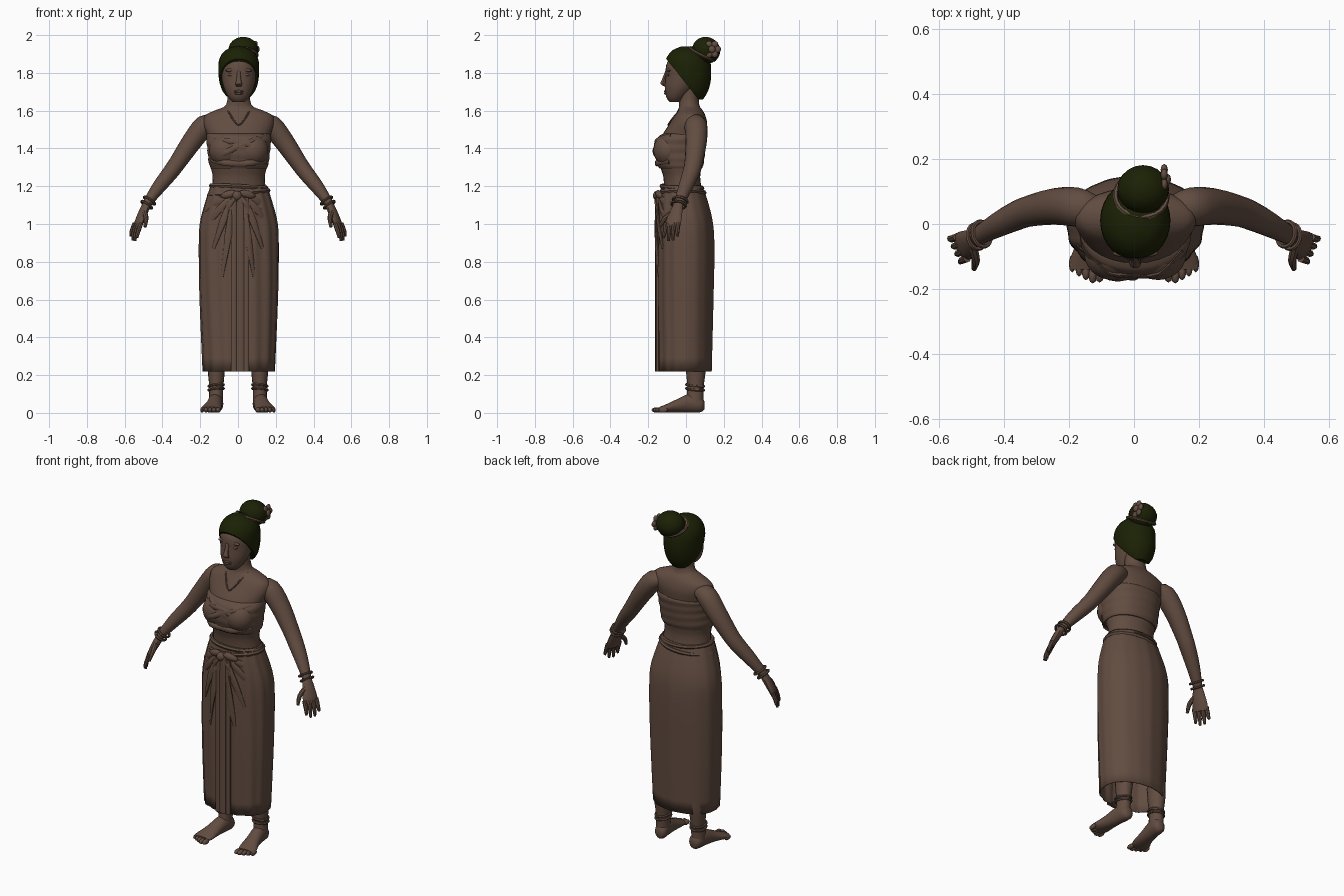
import bpy, bmesh, math
from mathutils import Vector

old = bpy.data.objects.get("Cube")
if old:
    bpy.data.objects.remove(old)


def material(name, rgb):
    m = bpy.data.materials.new(name)
    m.use_nodes = True
    m.diffuse_color = (*rgb, 1)
    m.node_tree.nodes["Principled BSDF"].inputs["Base Color"].default_value = (*rgb, 1)
    return m


brown = material("warm_brown", (0.122, 0.073, 0.052))
olive = material("dark_olive", (0.011, 0.015, 0.0015))
parts = []


def finish(name, bm, mat):
    bmesh.ops.recalc_face_normals(bm, faces=bm.faces)
    me = bpy.data.meshes.new(name)
    bm.to_mesh(me)
    bm.free()
    me.materials.append(mat)
    ob = bpy.data.objects.new(name, me)
    bpy.context.collection.objects.link(ob)
    parts.append(ob)
    return ob


def spline(rows, sub):
    """Catmull-Rom interpolation of ring rows."""
    rows = [Vector(r) for r in rows]
    out = []
    for i in range(len(rows) - 1):
        a, b, c, d = rows[max(i - 1, 0)], rows[i], rows[i + 1], rows[min(i + 2, len(rows) - 1)]
        for k in range(sub):
            t = k / sub
            out.append(0.5 * (2 * b + (c - a) * t + (2 * a - 5 * b + 4 * c - d) * t * t
                              + (3 * b - a - 3 * c + d) * t ** 3))
    return out + [rows[-1]]


def tube(name, rows, mat=brown, seg=16, sub=3, hint=(0, 1, 0), axis=None, caps=True, power=2, ripple=None):
    """Loft of elliptical rings; each row is x, y, z, half width, half depth."""
    rows = spline(rows, sub)
    bm = bmesh.new()
    rings = []
    for i, r in enumerate(rows):
        p = Vector(r[:3])
        t = Vector(axis) if axis else Vector(rows[min(i + 1, len(rows) - 1)][:3]) - Vector(rows[max(i - 1, 0)][:3])
        t.normalize()
        u = Vector(hint).cross(t).normalized()
        v = t.cross(u)
        loop = []
        for k in range(seg):
            ang = 2 * math.pi * k / seg
            c, s = math.cos(ang), math.sin(ang)
            f = (abs(c) ** power + abs(s) ** power) ** (-1 / power)
            f *= ripple(ang, p.z) if ripple else 1
            loop.append(bm.verts.new(p + u * c * f * r[3] + v * s * f * r[4]))
        rings.append(loop)
    for a, b in zip(rings, rings[1:]):
        for k in range(seg):
            bm.faces.new((a[k], a[k - 1], b[k - 1], b[k]))
    if caps:
        bm.faces.new(rings[0])
        bm.faces.new(rings[-1])
    return finish(name, bm, mat)


def stack(name, levels, **kw):
    """Horizontal loft; each level is z, half width, front y, back y."""
    rows = [(0.004, (f + b) / 2, z, w, (b - f) / 2) for z, w, f, b in levels]
    return tube(name, rows, axis=(0, 0, 1), **kw)


def ball(name, loc, size, mat=brown, rot=(0, 0, 0), seg=16):
    bm = bmesh.new()
    bmesh.ops.create_uvsphere(bm, u_segments=seg, v_segments=seg // 2 + 1, radius=1)
    ob = finish(name, bm, mat)
    ob.location, ob.scale, ob.rotation_euler = loc, size, rot
    return ob


def ring(name, loc, a, b, thick, normal=(0, 0, 1), seg=24):
    """Closed ring around a normal direction."""
    n = Vector(normal).normalized()
    u = Vector((0, 1, 0)).cross(n).normalized()
    v = n.cross(u)
    bm = bmesh.new()
    loops = []
    for i in range(seg):
        w = 2 * math.pi * i / seg
        d = u * math.cos(w) * a + v * math.sin(w) * b
        e = d.normalized()
        loops.append([bm.verts.new(Vector(loc) + d + (e * math.cos(q) + n * math.sin(q)) * thick)
                      for q in [j * math.pi / 3 for j in range(6)]])
    for i in range(seg):
        for j in range(6):
            bm.faces.new((loops[i - 1][j - 1], loops[i][j - 1], loops[i][j], loops[i - 1][j]))
    return finish(name, bm, brown)


# Torso and neck
stack("torso", [(1.17, .145, -.115, .085), (1.25, .138, -.12, .075), (1.31, .15, -.138, .085),
                (1.40, .16, -.145, .1), (1.47, .168, -.125, .108), (1.53, .188, -.088, .112),
                (1.575, .178, -.06, .102), (1.602, .125, -.044, .088), (1.632, .066, -.036, .07),
                (1.72, .058, -.045, .068)], seg=28)

# Chest wrap with slanting folds over the bust
stack("chest_wrap", [(1.295, .148, -.142, .086), (1.32, .158, -.154, .093), (1.38, .165, -.168, .102),
                     (1.43, .17, -.163, .108), (1.465, .172, -.142, .112), (1.478, .166, -.122, .108)],
      seg=40, sub=6, power=2.2, ripple=lambda a, z: 1 + .009 * math.sin(z * 130 + 2.2 * math.cos(a)))
for s in (1, -1):
    ball("bust", (s * .07 + .004, -.09, 1.39), (.088, .083, .088), seg=24)
for name, heights in (("wrap_fold", (1.35, 1.375, 1.41, 1.44, 1.465)),
                      ("wrap_fold_upper", (1.455, 1.44, 1.43, 1.415, 1.4)),
                      ("wrap_fold_lower", (1.34, 1.325, 1.32, 1.325, 1.335))):
    tube(name, [(x, y + abs(z - 1.38) * .25, z, .008, .016)
                for x, y, z in zip((-.14, -.075, .005, .08, .147), (-.1, -.167, -.167, -.167, -.1), heights)],
         seg=8, hint=(0, 0, 1))

# Head and face
stack("head", [(1.645, .03, -.085, -.03), (1.67, .054, -.104, 0), (1.72, .079, -.112, .05), (1.78, .092, -.108, .09),
               (1.84, .095, -.105, .1), (1.88, .077, -.08, .085), (1.905, .04, -.03, .05)], seg=28)
tube("nose", [(.004, -.102, 1.81, .009, .008), (.004, -.117, 1.765, .012, .011), (.004, -.122, 1.742, .018, .014),
              (.004, -.106, 1.728, .014, .008)], seg=10, axis=(0, 0, 1))
for z, w in ((1.702, .027), (1.691, .023)):
    ball("lip", (.004, -.106, z), (w, .011, .007), seg=12)
for s in (1, -1):
    ball("eyelid", (.004 + s * .038, -.092, 1.79), (.019, .009, .008), seg=12)
    ball("brow", (.004 + s * .04, -.09, 1.815), (.03, .011, .009), rot=(0, s * .12, 0), seg=12)

# Hair cap trimmed along a slanting hairline
hair = stack("hair", [(1.66, .05, .0, .09), (1.7, .084, -.05, .115), (1.76, .104, -.1, .131), (1.84, .108, -.112, .132),
                      (1.885, .098, -.1, .118), (1.92, .07, -.07, .09), (1.94, .022, -.025, .035)], mat=olive, seg=28)
bm = bmesh.new()
bm.from_mesh(hair.data)
bmesh.ops.bisect_plane(bm, geom=bm.verts[:] + bm.edges[:] + bm.faces[:], plane_co=(0, -.1, 1.868),
                       plane_no=(0, -.2, -.16), clear_outer=True)
bmesh.ops.holes_fill(bm, edges=[e for e in bm.edges if e.is_boundary])
bm.to_mesh(hair.data)
bm.free()
ball("hair_bun", (.028, .107, 1.92), (.08, .075, .07), olive, rot=(-.4, 0, 0), seg=20)
ring("bun_tie", (.022, .086, 1.9), .08, .073, .008, normal=(.1, .5, 1))
for i in range(7):
    w = i * math.pi / 3
    r = .03 if i < 6 else 0
    ball("bun_flower_petal", (.093 + (.01 if i == 6 else 0), .137 + r * math.cos(w), 1.925 + r * math.sin(w)),
         (.012, .019, .019), seg=8)

# Necklace resting on the chest
tube("necklace", [(.004 + x, y, z, .005, .005) for x, y, z in
                  ((-.068, -.005, 1.618), (-.052, -.044, 1.59), (-.027, -.077, 1.55), (0, -.094, 1.525),
                   (.027, -.077, 1.55), (.052, -.044, 1.59), (.068, -.005, 1.618))], seg=8, hint=(0, 0, 1))


# Long wrapped skirt: pleated front, rounder back
def pleats(a, z):
    front, back = max(0, -math.sin(a)), max(0, math.sin(a))
    return 1 + (.022 * front + .004) * math.sin(a * 16 + z * 2) - .05 * back * abs(math.sin(2 * a))


skirt = stack("skirt", [(1.205, .148, -.128, .085), (1.12, .176, -.14, .115), (1.0, .206, -.145, .143),
                        (.85, .211, -.148, .15), (.6, .207, -.15, .145), (.22, .191, -.148, .136)],
              seg=96, sub=4, caps=False, power=2.3, ripple=pleats)
skirt.modifiers.new("cloth_thickness", "SOLIDIFY").thickness = .004
for x, y, w in ((-.022, -.152, .016), (.011, -.156, .02), (.042, -.152, .016)):
    tube("front_pleat", [(x, y, 1.14, w * .8, .009), (x, y, 1.0, w, .009), (x, y, .22, w, .009)],
         seg=12, axis=(0, 0, 1), power=5)

# Soft drapes fanning out from the knot
for s in (1, -1):
    for x, z, y in ((.175, 1.07, -.065), (.17, .98, -.085), (.13, .87, -.123), (.085, .72, -.142)):
        tube("skirt_drape", [(s * .025, -.146, 1.15, .006, .012),
                             (s * x * .6, (y - .152) / 2 - .011, (z + 1.17) / 2, .008, .02),
                             (s * x, y, z, .004, .008)], seg=10, hint=(0, 0, 1))

# Waist sash and knot
ring("waist_sash", (.004, -.022, 1.195), .147, .107, .012, normal=(.05, .05, 1), seg=36)
ring("waist_sash_lower", (.004, -.02, 1.165), .157, .117, .012, normal=(-.08, 0, 1), seg=36)
ball("knot", (-.005, -.153, 1.15), (.026, .022, .026))
for s in (1, -1):
    ball("knot_loop", (s * .05, -.143, 1.157), (.045, .016, .02), rot=(0, s * .25, s * .25))
    tube("knot_tail", [(s * .01, -.156, 1.145, .012, .008), (s * .04, -.158, 1.11, .015, .008),
                       (s * .052, -.154, 1.075, .01, .005)], seg=8)

# Arms, hands, legs and feet, both sides
for s, side in ((1, "left"), (-1, "right")):
    def limb(name, rows, **kw):
        return tube(side + "_" + name, [(s * r[0], *r[1:]) for r in rows], **kw)

    limb("arm", [(.12, .04, 1.535, .035, .045), (.175, .052, 1.522, .056, .06), (.245, .054, 1.435, .053, .056),
                 (.32, .04, 1.325, .045, .048), (.36, .026, 1.27, .042, .045), (.42, -.003, 1.195, .036, .038),
                 (.485, -.04, 1.105, .023, .027)], seg=20)
    spread = (s * .45, 1, 0)
    limb("palm", [(.48, -.037, 1.11, .021, .025), (.503, -.053, 1.06, .021, .037), (.522, -.066, 1.015, .018, .045),
                  (.533, -.073, .985, .014, .042)], seg=12, hint=spread)
    for i, tip in enumerate((.928, .91, .912, .935)):
        x, y = .513 + i * .011, -.106 + i * .022
        limb("finger", [(x, y, 1.005, .012, .012), (x + .016, y - .006, .96, .012, .011),
                        (x + .022, y - .012 + i * .003, tip, .007, .007)], seg=8)
    limb("thumb", [(.495, -.07, 1.065, .014, .015), (.487, -.112, 1.03, .013, .013),
                   (.492, -.138, .985, .008, .008)], seg=8)
    for k in range(2):
        ring(side + "_bracelet", (s * (.468 + .016 * k), -.031 - .008 * k, 1.124 - .022 * k), .034 - .001 * k,
             .039 - .001 * k, .007, normal=(s * .55, -.2, -.8), seg=20)

    limb("leg", [(.113, .052, .29, .048, .056), (.115, .052, .22, .045, .052),
                 (.115, .05, .13, .037, .043), (.118, .045, .05, .038, .048)], axis=(0, 0, 1))
    limb("foot", [(.112, .097, .04, .018, .022), (.114, .078, .045, .036, .042), (.12, .02, .052, .039, .05),
                  (.13, -.05, .037, .044, .035), (.142, -.105, .024, .054, .022), (.148, -.14, .018, .05, .014)],
         hint=(0, 0, 1), axis=(0, -1, 0), seg=18)
    for i, reach in enumerate((.165, .168, .158, .147, .134)):
        ball(side + "_toe", (s * (.106 + .021 * i), -reach + .012, .015), (.015 - .0012 * i, .027, .014), seg=10)
    for z in (.125, .145):
        ring(side + "_anklet", (s * .116, .048, z), .04, .047, .007, normal=(s * .1, .1, 1), seg=20)

# Smooth shading that keeps creases
bpy.ops.object.select_all(action='DESELECT')
for ob in parts:
    ob.select_set(True)
bpy.context.view_layer.objects.active = parts[0]
bpy.ops.object.shade_smooth_by_angle(angle=math.radians(40))
